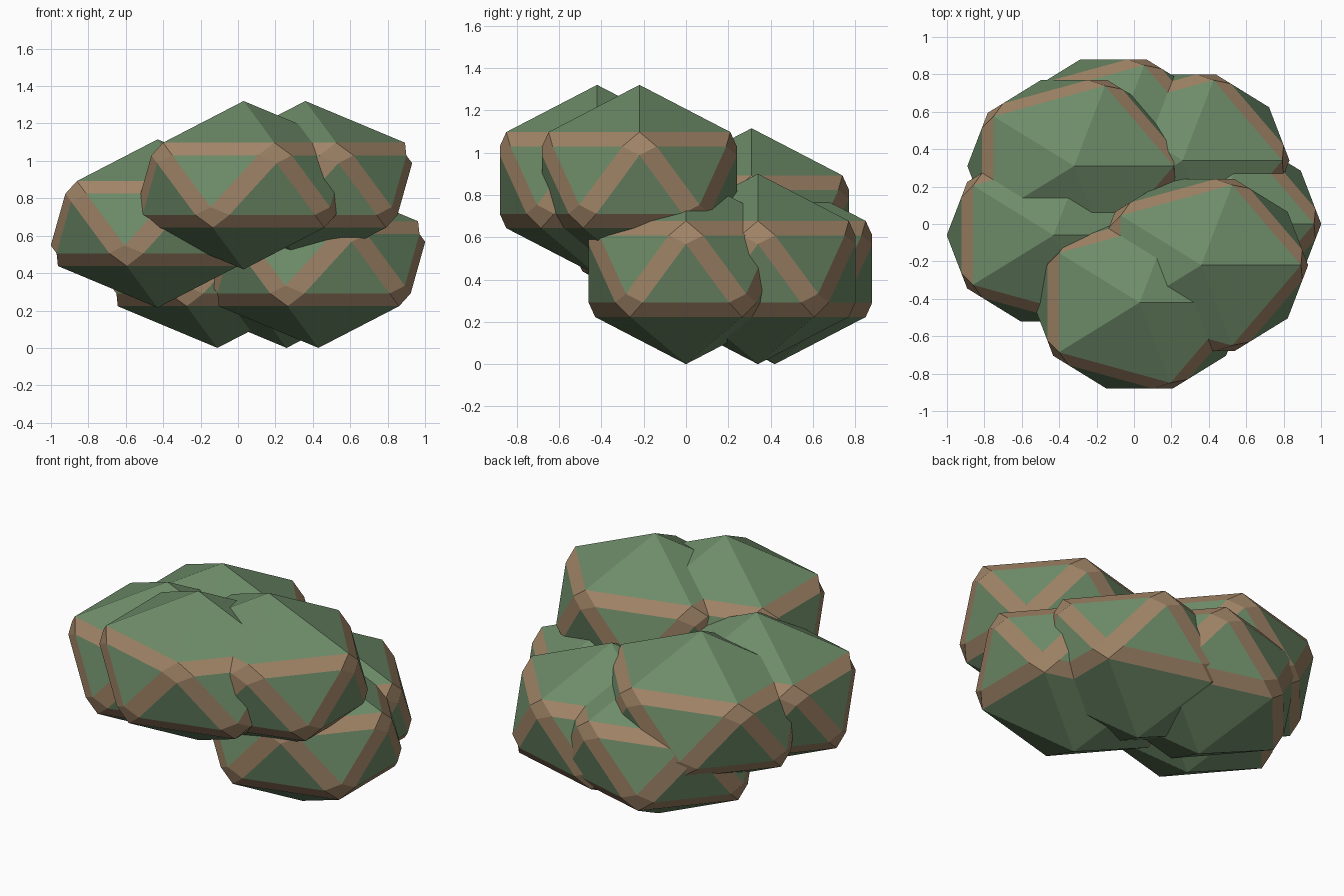
import bpy, bmesh

if "Cube" in bpy.data.objects:
    bpy.data.objects.remove(bpy.data.objects["Cube"])

# Two flat colours
def make_material(name, rgb):
    m = bpy.data.materials.new(name)
    m.diffuse_color = (*rgb, 1.0)
    m.use_nodes = True
    m.node_tree.nodes["Principled BSDF"].inputs["Base Color"].default_value = m.diffuse_color
    return m

green = make_material("leaf_green", (0.155, 0.262, 0.140))
brown = make_material("edge_brown", (0.352, 0.231, 0.135))

RADII = (0.665, 0.5635, 0.45)   # clump half-sizes before bevelling
BEVEL = 0.095                   # bevel width on the unit shape


# One clump: squashed icosahedron, brown bevels around its middle band
def clump_mesh():
    bm = bmesh.new()
    bmesh.ops.create_icosphere(bm, subdivisions=1, radius=1.0)
    band = [e for e in bm.edges if all(abs(v.co.z) < 0.9 for v in e.verts)]
    result = bmesh.ops.bevel(bm, geom=band, offset=BEVEL, offset_type='OFFSET',
                             segments=1, profile=0.5, affect='EDGES',
                             clamp_overlap=True)
    for f in result["faces"]:
        f.material_index = 1
    bmesh.ops.scale(bm, vec=RADII, verts=bm.verts)
    bmesh.ops.recalc_face_normals(bm, faces=bm.faces)
    mesh = bpy.data.meshes.new("clump")
    bm.to_mesh(mesh)
    bm.free()
    mesh.materials.append(green)
    mesh.materials.append(brown)
    return mesh


# Overlapping clumps in three tiers
mesh = clump_mesh()
tiers = {
    "lower_clump": [(-0.11, 0.42, 0.45), (0.26, 0.34, 0.45), (0.43, 0.0, 0.45)],
    "middle_clump": [(-0.32, 0.31, 0.665), (-0.43, -0.06, 0.665)],
    "upper_clump": [(0.03, -0.42, 0.87), (0.36, -0.22, 0.87)],
}
for name, centres in tiers.items():
    for i, centre in enumerate(centres, 1):
        ob = bpy.data.objects.new(f"{name}_{i}", mesh)
        ob.location = centre
        bpy.context.collection.objects.link(ob)
